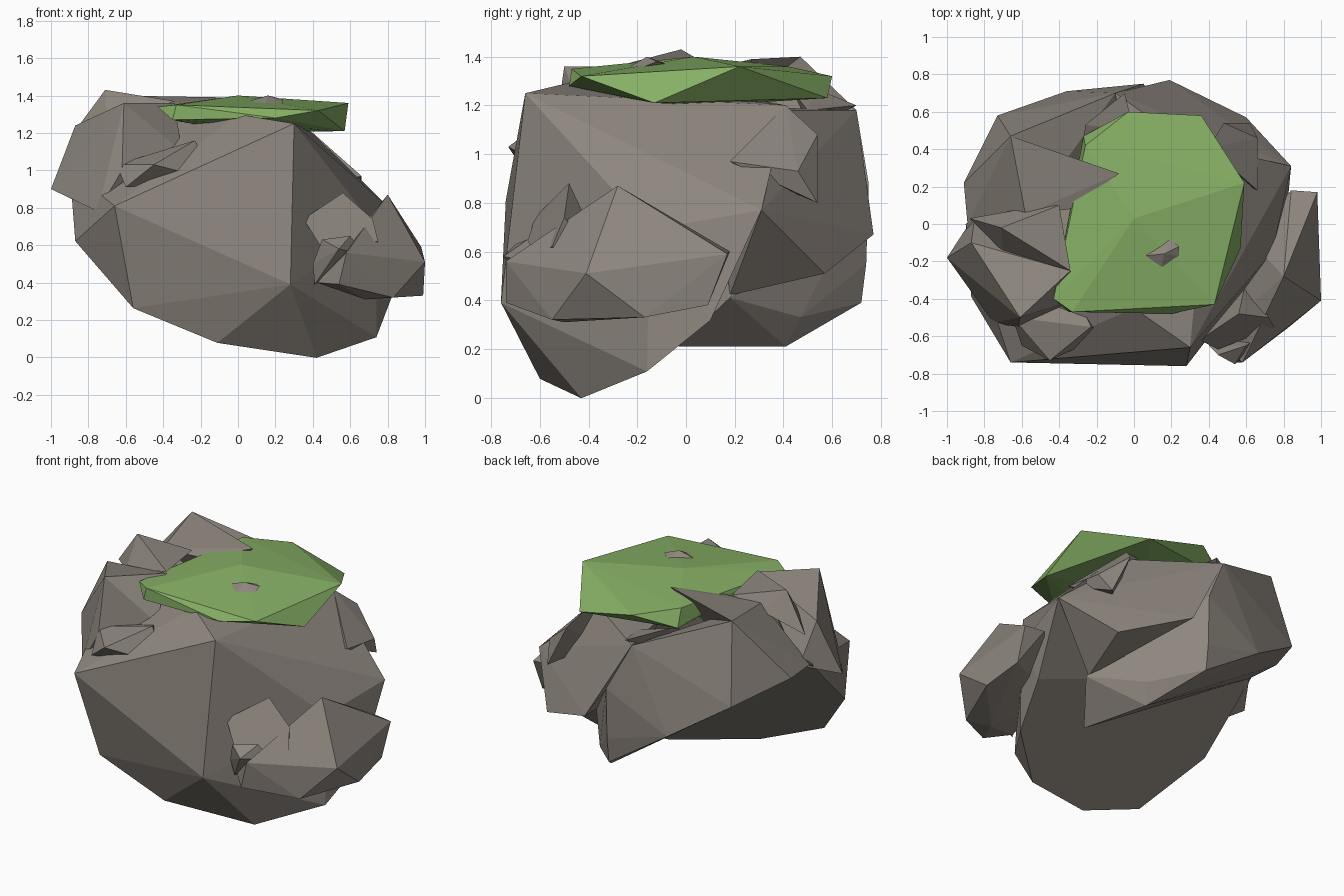
import bpy
import bmesh

# Remove the default object
default_cube = bpy.data.objects.get("Cube")
if default_cube:
    bpy.data.objects.remove(default_cube, do_unlink=True)


def make_material(name, red, green, blue):
    material = bpy.data.materials.new(name)
    material.use_nodes = True
    color = (red, green, blue, 1)
    material.diffuse_color = color
    shader = next(node for node in material.node_tree.nodes
                  if node.type == "BSDF_PRINCIPLED")
    shader.inputs["Base Color"].default_value = color
    shader.inputs["Roughness"].default_value = 1
    return material


stone = make_material("warm grey stone", .27, .24, .21)
moss = make_material("moss green", .24, .43, .13)


def chipped_rock(name, material, *corners):
    """Wrap a convex, flat-faced rock around a few corner points."""
    mesh = bpy.data.meshes.new(name)
    bm = bmesh.new()
    for corner in corners:
        bm.verts.new(corner)
    result = bmesh.ops.convex_hull(bm, input=bm.verts, use_existing_faces=False)
    unused = [item for item in result["geom_interior"]
              if isinstance(item, bmesh.types.BMVert)]
    bmesh.ops.delete(bm, geom=unused, context="VERTS")
    bmesh.ops.dissolve_limit(bm, angle_limit=.03,
                             verts=bm.verts, edges=bm.edges)
    bmesh.ops.recalc_face_normals(bm, faces=bm.faces)
    bm.to_mesh(mesh)
    bm.free()
    mesh.materials.append(material)
    rock = bpy.data.objects.new(name, mesh)
    bpy.context.collection.objects.link(rock)
    return rock


def underside(x, y):
    """Point on the sloping cut plane under the main boulder."""
    return (x, y, .595 - .454 * x + .946 * y)


# Main boulder, resting on its front corner with a sloping flat underside
chipped_rock(
    "main_boulder", stone,
    underside(.42, -.43),
    underside(-.11, -.6),
    underside(-.56, -.62),
    underside(-.87, -.39),
    underside(-.9, 0),
    underside(.74, -.16),
    underside(.82, .1),
    (-.66, -.74, .81),
    (.28, -.76, .39),
    (.3, -.66, 1.25),
    (0, -.45, 1.3),
    (.84, .31, .77),
    (.74, -.15, .69),
    (-.6, .15, 1.25),
    (.4, .41, 1.2),
)

# Large slab across the back left, with a pointed ridge on top
chipped_rock(
    "back_left_slab", stone,
    (-.66, .47, 1.4),
    (-.73, .58, .9),
    (-.91, .22, 1),
    (-.89, 0, 1),
    (-.58, .05, 1.34),
    (-.36, .71, .66),
    (.05, .72, .39),
    (.05, .74, .55),
    (.05, .75, .88),
    (-.1, .7, 1.18),
    (.25, .41, .21),
    (.29, .47, .33),
    (.36, -.03, .21),
    (.52, .18, .41),
)
chipped_rock(
    "slab_ridge", stone,
    (-.66, .47, 1.4),
    (-.08, .27, 1.39),
    (-.58, .05, 1.34),
    (-.34, .08, 1.34),
    (-.4, .2, 1.1),
)

# Block filling the back right
chipped_rock(
    "back_right_block", stone,
    (.84, .31, .77),
    (.6, .57, .51),
    (.19, .77, .67),
    (-.1, .7, 1.18),
    (.5, .18, .42),
    (.38, .36, 1.18),
    (0, .1, 1.2),
)

# Thin shards on the back
chipped_rock(
    "back_right_shard", stone,
    (.48, .54, 1.08),
    (.4, .41, 1.2),
    (.62, .54, .8),
    (.66, .46, .93),
    (.66, .18, .97),
    (.42, .3, .9),
)
chipped_rock(
    "back_top_shard", stone,
    (-.05, .7, 1.2),
    (-.26, .53, 1.27),
    (-.27, .45, 1.24),
    (0, .5, 1.18),
    (-.2, .5, 1.1),
)

# Jagged outcrop on the upper right side of the model
chipped_rock(
    "upper_outcrop", stone,
    (-1, -.18, .9),
    (-.87, -.1, 1.24),
    (-.75, -.53, .78),
    (-.61, -.5, 1.36),
    (-.62, -.55, 1),
    (-.34, -.25, 1.36),
    (-.3, -.4, 1.1),
    (-.85, .05, 1),
)
chipped_rock(
    "outcrop_spike", stone,
    (-.71, -.02, 1.43),
    (-.88, .03, 1.2),
    (-.6, .08, 1.3),
    (-.4, .1, 1.36),
    (-.34, -.25, 1.37),
    (-.7, -.15, 1.25),
)
chipped_rock(
    "front_shard", stone,
    (-.45, -.73, 1.03),
    (-.23, -.55, 1.16),
    (-.13, -.58, .95),
    (-.65, -.5, 1.03),
    (-.6, -.65, .91),
    (-.3, -.4, 1.1),
)

# Bulging rock on the lower left side of the model
chipped_rock(
    "side_boulder", stone,
    (.8, -.28, .87),
    (1, -.41, .51),
    (.98, .17, .59),
    (.97, .09, .38),
    (.99, -.17, .33),
    (.83, -.55, .32),
    (.68, -.5, .31),
    (.42, -.61, .4),
    (.54, -.74, .39),
    (.58, -.74, .56),
    (.84, .18, .6),
    (.68, -.15, .7),
    (.5, -.2, .45),
)
chipped_rock(
    "side_shard", stone,
    (.35, -.62, .74),
    (.56, -.48, .88),
    (.75, -.55, .62),
    (.72, -.5, .74),
    (.45, -.67, .58),
    (.6, -.3, .5),
)
chipped_rock(
    "side_chip", stone,
    (.4, -.65, .5),
    (.45, -.7, .63),
    (.6, -.65, .65),
    (.54, -.75, .58),
    (.67, -.6, .55),
    (.41, -.62, .39),
)

# Moss cap with a pebble poking through
chipped_rock(
    "moss_cap", moss,
    (-.27, .47, 1.25),
    (-.26, .42, 1.36),
    (-.03, .6, 1.32),
    (.36, .58, 1.23),
    (.59, .22, 1.36),
    (.57, -.13, 1.21),
    (.43, -.43, 1.32),
    (.2, -.48, 1.28),
    (-.35, -.47, 1.27),
    (-.33, -.47, 1.35),
    (-.43, -.4, 1.34),
    (-.34, .07, 1.33),
    (0, .03, 1.4),
    (0, .1, 1.2),
)
chipped_rock(
    "pebble", stone,
    (.06, -.17, 1.37),
    (.15, -.23, 1.36),
    (.24, -.17, 1.36),
    (.24, -.12, 1.38),
    (.19, -.08, 1.37),
    (.16, -.16, 1.4),
)
